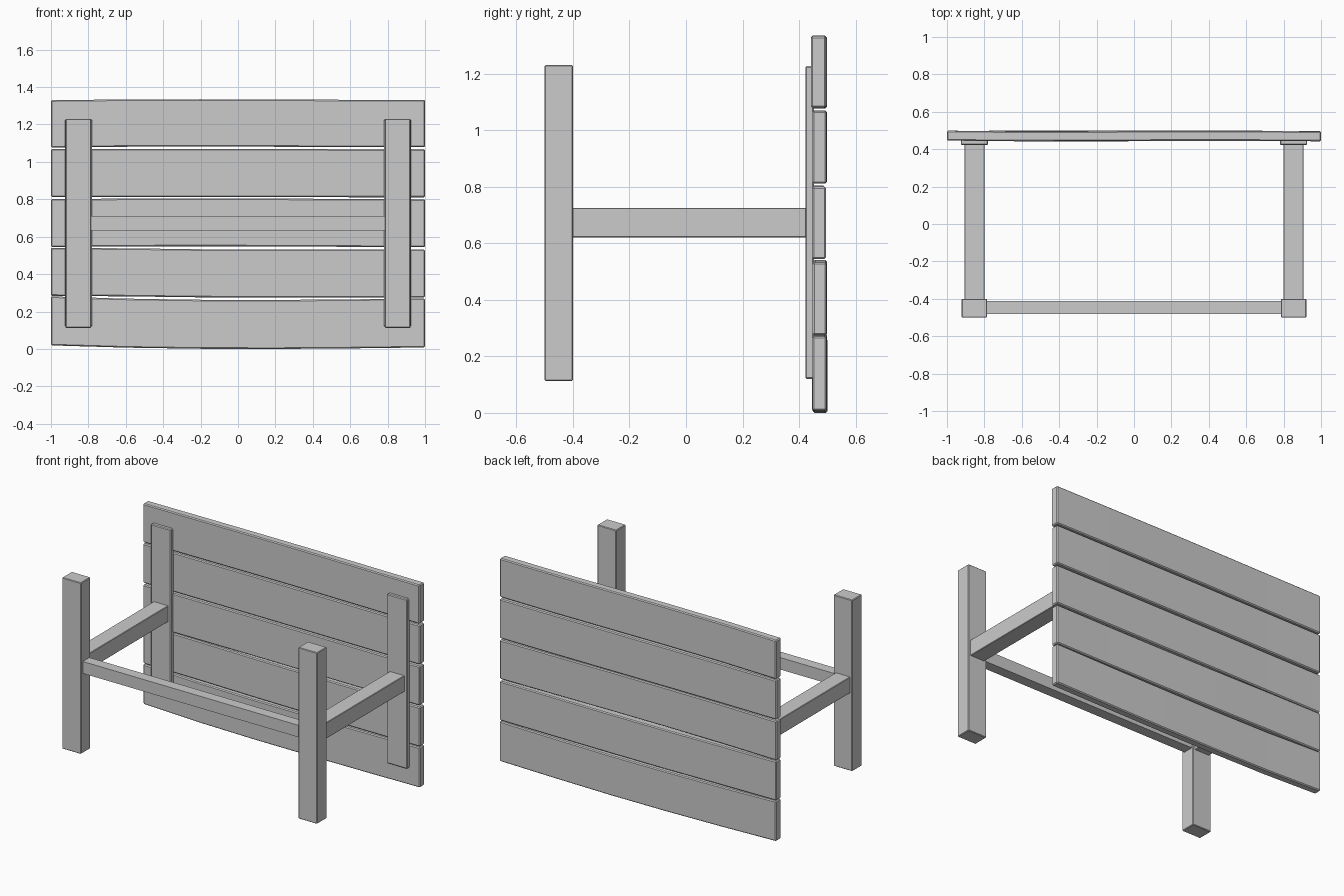
import bpy, bmesh

if "Cube" in bpy.data.objects:
    bpy.data.objects.remove(bpy.data.objects["Cube"])


def finish(bm, name, bevel):
    bmesh.ops.recalc_face_normals(bm, faces=bm.faces)
    mesh = bpy.data.meshes.new(name)
    bm.to_mesh(mesh)
    bm.free()
    ob = bpy.data.objects.new(name, mesh)
    bpy.context.collection.objects.link(ob)
    if bevel:
        mod = ob.modifiers.new("edge_bevel", 'BEVEL')
        mod.width = bevel
        mod.segments = 1
        mod.limit_method = 'ANGLE'
    return ob


def box(name, x, y, z, bevel=0.0):
    bm = bmesh.new()
    bmesh.ops.create_cube(bm, size=1)
    for v in bm.verts:
        v.co = [(a + b) / 2 + c * (b - a) for (a, b), c in zip((x, y, z), v.co)]
    return finish(bm, name, bevel)


def plank(name, z0, z1, y0, y1, z_warp, y_warp):
    # Long board with a gentle bow, swept through a few stations
    bm = bmesh.new()
    stations = (-1, -0.6, -0.2, 0.2, 0.6, 1)
    rings = []
    for x, dz, dy in zip(stations, z_warp, y_warp):
        corners = ((y0, z0), (y1, z0), (y1, z1), (y0, z1))
        rings.append([bm.verts.new((x, y + dy, z + dz)) for y, z in corners])
    for a, b in zip(rings, rings[1:]):
        for i in range(4):
            j = (i + 1) % 4
            bm.faces.new((a[i], a[j], b[j], b[i]))
    bm.faces.new(rings[0])
    bm.faces.new(rings[-1])
    return finish(bm, name, 0.006)


# Table top boards, standing on edge at the back
plank("top_plank_1", 0.005, 0.267, 0.448, 0.498,
      (0.014, 0.002, -0.004, -0.005, -0.002, 0.003), (0.001, -0.002, 0, 0.002, 0.001, -0.001))
plank("top_plank_2", 0.277, 0.534, 0.449, 0.498,
      (0.007, 0.004, -0.001, -0.003, -0.003, -0.002), (0, 0.001, 0.001, 0, -0.001, -0.001))
plank("top_plank_3", 0.546, 0.802, 0.443, 0.492,
      (-0.001, 0.002, 0.003, 0.002, 0, -0.002), (0.003, -0.001, -0.001, 0, 0.002, 0.003))
plank("top_plank_4", 0.812, 1.069, 0.447, 0.497,
      (0, 0.001, 0.001, 0, -0.001, -0.001), (0, -0.001, 0, 0.001, 0.001, 0))
plank("top_plank_5", 1.079, 1.332, 0.443, 0.496,
      (-0.002, 0.002, 0.003, 0.002, 0, 0), (0.003, -0.001, 0, 0.002, 0.002, -0.001))

# Battens, feet and posts on both ends
for side, s in (("left", -1), ("right", 1)):
    cx = s * 0.853
    box(side + "_batten", (cx - 0.073, cx + 0.073), (0.422, 0.452), (0.12, 1.226), 0.005)
    box(side + "_foot", (cx - 0.068, cx + 0.068), (-0.5, -0.4), (0.112, 1.23), 0.004)
    box(side + "_post", (cx - 0.053, cx + 0.053), (-0.405, 0.425), (0.62, 0.725), 0.003)

# Long rail between the feet
box("long_rail", (-0.79, 0.79), (-0.48, -0.412), (0.632, 0.71))
